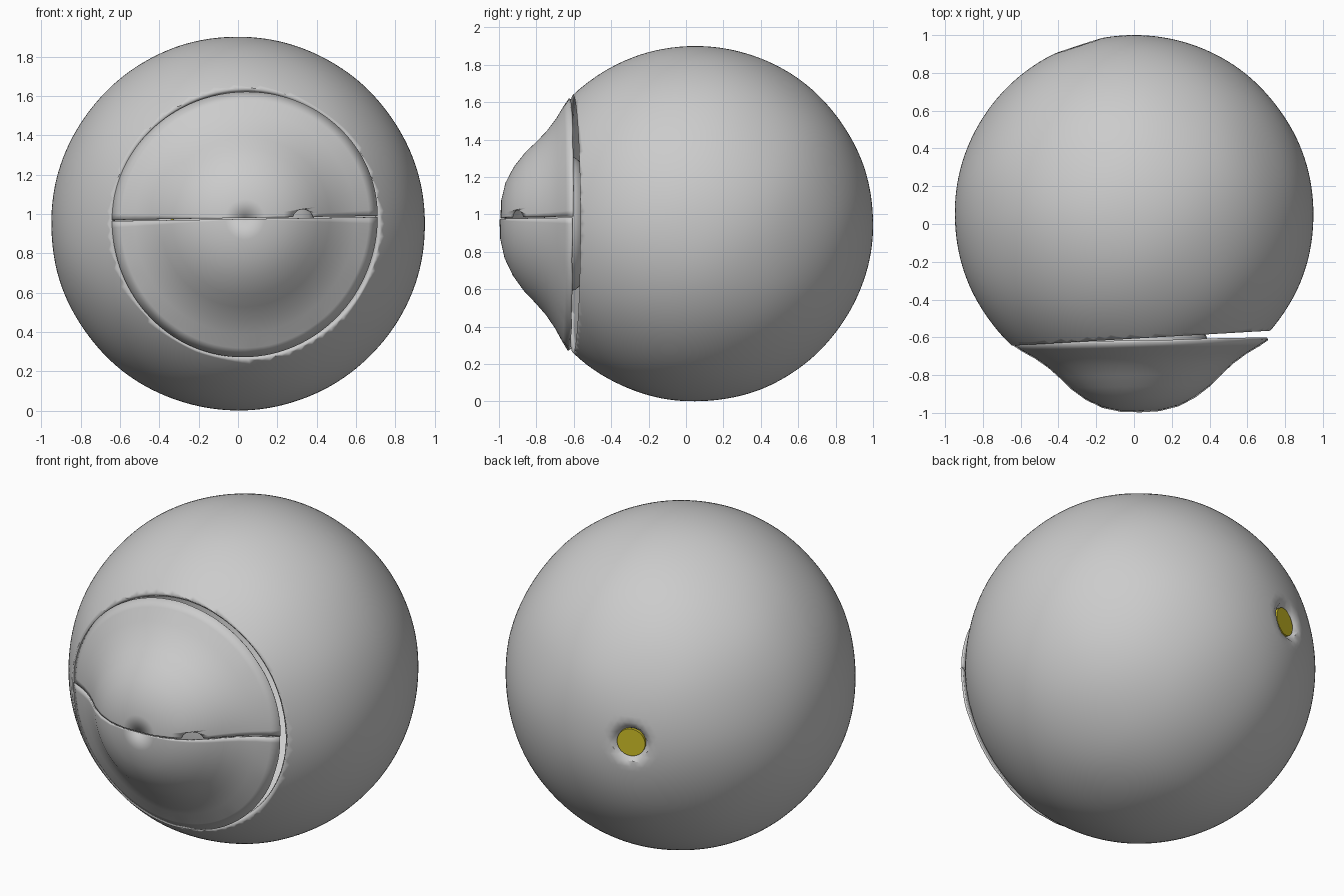
import bpy, bmesh
from math import sin, cos, pi, exp
from mathutils import Vector, noise

if "Cube" in bpy.data.objects:
    bpy.data.objects.remove(bpy.data.objects["Cube"])

C = Vector((0, 0.05, 0.95))           # ball centre
R = 0.95
NERVE = Vector((-0.31, 0.95, 0.01)).normalized()


def finish(bm, name, thickness=0):
    bmesh.ops.recalc_face_normals(bm, faces=bm.faces)
    me = bpy.data.meshes.new(name)
    bm.to_mesh(me)
    bm.free()
    ob = bpy.data.objects.new(name, me)
    bpy.context.collection.objects.link(ob)
    if thickness:
        m = ob.modifiers.new("wall", "SOLIDIFY")
        m.thickness = thickness
        m.offset = -1
    bpy.ops.object.select_all(action="DESELECT")
    ob.select_set(True)
    bpy.context.view_layer.objects.active = ob
    bpy.ops.object.shade_smooth_by_angle(angle=0.7)
    return ob


# Main ball shell, slightly uneven, cut open at the front, dimpled at the nerve
bm = bmesh.new()
bmesh.ops.create_icosphere(bm, subdivisions=6, radius=R)
for v in bm.verts:
    d = v.co.normalized()
    v.co *= 1 + 0.004 * noise.noise(d * 2.5)
    r = (d - NERVE).length * R
    v.co -= d * 0.10 * exp(-(r / 0.085) ** 4)
    v.co += C
cut = Vector((-0.058, 1, 0)).normalized()
bmesh.ops.bisect_plane(bm, geom=bm.verts[:] + bm.edges[:] + bm.faces[:],
                       plane_co=(0.03, -0.605, 0.95), plane_no=cut, clear_inner=True)
finish(bm, "outer_shell", 0.03)

# Front dome, made as an upper and a lower half from one profile (radius, y)
PROFILE = [(0.0, -0.992), (0.1, -0.988), (0.2, -0.965), (0.29, -0.92), (0.37, -0.86),
           (0.43, -0.80), (0.49, -0.745), (0.56, -0.695), (0.63, -0.655), (0.675, -0.625)]
N = 64


def dome_half(name, sign, shift):
    bm = bmesh.new()
    rings = []
    for k, (r, y) in enumerate(PROFILE):
        ring = []
        for i in range(N + 1):
            a = pi * i / N
            x = r * cos(a)
            wob = 0.006 * noise.noise(Vector((x * 9, sign * i * 0.2, 3))) if k == len(PROFILE) - 1 else 0
            rz = r * sin(a) * (0.95 if sign > 0 else 1.04)
            z = 0.977 + sign * (rz + 0.003) + 0.015 * x
            ring.append(bm.verts.new((0.035 + x, y + shift + 0.022 * x + wob, z)))
        rings.append(ring)
    for a, b in zip(rings, rings[1:]):
        for i in range(N):
            bm.faces.new((a[i], a[i + 1], b[i + 1], b[i]))
    bmesh.ops.remove_doubles(bm, verts=bm.verts, dist=0.0005)
    bmesh.ops.recalc_face_normals(bm, faces=bm.faces)
    if sum(f.normal.y for f in bm.faces) > 0:
        bmesh.ops.reverse_faces(bm, faces=bm.faces)
    return finish(bm, name, 0.012)


upper = dome_half("front_dome_upper", 1, 0)
lower = dome_half("front_dome_lower", -1, -0.005)

# Small notch on the seam of the upper half
bm = bmesh.new()
bmesh.ops.create_icosphere(bm, subdivisions=2, radius=1)
for v in bm.verts:
    v.co = Vector((0.33 + v.co.x * 0.055, -0.9 + v.co.y * 0.12, 0.98 + v.co.z * 0.045))
cutter = finish(bm, "notch_cutter")
cutter.hide_render = True
cutter.hide_viewport = True
m = upper.modifiers.new("notch", "BOOLEAN")
m.operation = "DIFFERENCE"
m.object = cutter

# Inner lens behind the dome
bm = bmesh.new()
bmesh.ops.create_uvsphere(bm, u_segments=32, v_segments=16, radius=1)
for v in bm.verts:
    v.co = Vector((0.03 + v.co.x * 0.36, -0.62 + v.co.y * 0.14, 0.95 + v.co.z * 0.36))
finish(bm, "inner_lens")

# Yellow nerve end sitting in the rear dimple
bm = bmesh.new()
bmesh.ops.create_cone(bm, cap_ends=True, segments=24, radius1=0.08, radius2=0.08, depth=0.1)
rot = NERVE.to_track_quat("Z", "Y")
for v in bm.verts:
    v.co = rot @ v.co + C + NERVE * (R - 0.075)
nerve = finish(bm, "nerve_end")
mat = bpy.data.materials.new("yellow")
mat.diffuse_color = (0.6, 0.5, 0.02, 1)
mat.use_nodes = True
mat.node_tree.nodes["Principled BSDF"].inputs["Base Color"].default_value = mat.diffuse_color
nerve.data.materials.append(mat)
